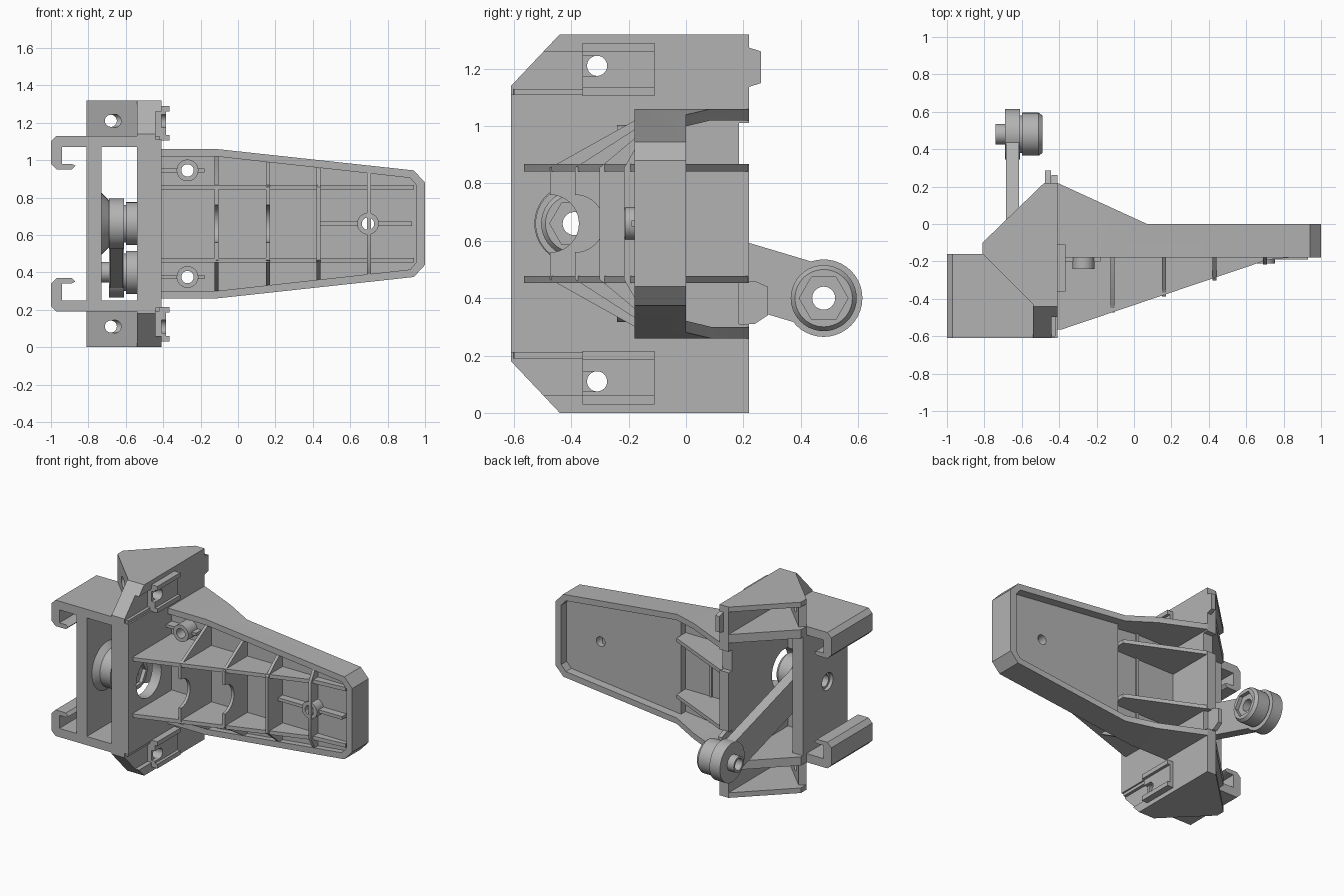
import bpy, bmesh, math
from mathutils import Vector

if "Cube" in bpy.data.objects:
    bpy.data.objects.remove(bpy.data.objects["Cube"])

H = 1.32                      # total height, the body is mirrored about H / 2
MID = H / 2
parts = []

grey = bpy.data.materials.new("plain_grey")
grey.use_nodes = True
grey.diffuse_color = (0.45, 0.45, 0.45, 1)
grey.node_tree.nodes["Principled BSDF"].inputs["Base Color"].default_value = grey.diffuse_color


def prism(name, pts, axis, a, b, end=None, keep=True):
    """Extrude a profile along an axis; end is an optional second profile."""
    def place(p, t):
        return {"x": (t, p[0], p[1]), "y": (p[0], t, p[1]), "z": (p[0], p[1], t)}[axis]
    bm = bmesh.new()
    low = [bm.verts.new(place(p, a)) for p in pts]
    top = [bm.verts.new(place(p, b)) for p in (end or pts)]
    bm.faces.new(low)
    bm.faces.new(top)
    for i in range(len(pts)):
        j = (i + 1) % len(pts)
        bm.faces.new((low[i], low[j], top[j], top[i]))
    bmesh.ops.recalc_face_normals(bm, faces=bm.faces)
    mesh = bpy.data.meshes.new(name)
    bm.to_mesh(mesh)
    bm.free()
    mesh.materials.append(grey)
    obj = bpy.data.objects.new(name, mesh)
    bpy.context.collection.objects.link(obj)
    if keep:
        parts.append(obj)
    return obj


def rect(u0, u1, v0, v1):
    return [(u0, v0), (u1, v0), (u1, v1), (u0, v1)]


def circle(u, v, r, n=40):
    return [(u + r * math.cos(math.tau * i / n), v + r * math.sin(math.tau * i / n)) for i in range(n)]


def box(name, x, y, z):
    return prism(name, rect(*x, *y), "z", *z)


def cut(obj, pts, axis, a, b):
    """Cut a prism out of a part and discard the cutter."""
    tool = prism("cutter", pts, axis, a, b, keep=False)
    mod = obj.modifiers.new("cut", "BOOLEAN")
    mod.operation, mod.solver, mod.object = "DIFFERENCE", "EXACT", tool
    bpy.context.view_layer.update()
    graph = bpy.context.evaluated_depsgraph_get()
    mesh = bpy.data.meshes.new_from_object(obj.evaluated_get(graph))
    obj.modifiers.clear()
    obj.data = mesh
    bpy.data.objects.remove(tool)


def flip(pts):
    return [(u, H - v) for u, v in pts]


PIVOT, TIP = Vector((-0.39, 0.66)), Vector((0.48, 0.40))   # lever ends in y, z
HOLE = 0.04

# Side plate and thicker front post, with chamfered front corners
half = [(0.22, H), (-0.44, H), (-0.61, 1.14)]
plate = prism("side_plate", half + flip(half)[::-1], "x", -0.48, -0.41)
corner = [(-0.43, H), (-0.44, H), (-0.61, 1.14)]
post = prism("front_post", corner + flip(corner)[::-1], "x", -0.54, -0.475)
for part in (plate, post):
    cut(part, circle(*PIVOT, 0.137), "x", -0.7, -0.3)
for side in (lambda p: p, flip):
    cut(plate, side(rect(-0.7, -0.36, 1.11, 1.26)), "x", -0.44, -0.3)
    cut(plate, side(circle(-0.31, 1.21, 0.035)), "x", -0.6, -0.3)
    cut(plate, side(rect(0.185, 0.3, 0.865, 1.01)), "x", -0.6, -0.3)

# Left wall of the frame with a conical bearing seat
wall = box("outer_wall", (-0.81, -0.73), (-0.61, -0.12), (0.19, 1.13))
seat = prism("bearing_seat", circle(*PIVOT, 0.17), "x", -0.735, -0.69, circle(*PIVOT, 0.125))
for part in (wall, seat):
    cut(part, circle(*PIVOT, 0.06), "x", -0.9, -0.6)

# End housings, hooks and side clips, top and bottom
back = [(-0.81, -0.1), (-0.48, 0.22), (-0.42, 0.22)]
for label, side in (("upper", lambda p: p), ("lower", flip)):
    def zs(a, b):
        return sorted(v for _, v in side([(0, a), (0, b)]))
    prism(label + "_shelf", [(-0.81, -0.61)] + back + [(-0.42, -0.60), (-0.54, -0.61)], "z", *zs(1.07, 1.13))
    prism(label + "_cap", [(-0.81, -0.16)] + back + [(-0.42, -0.43), (-0.54, -0.43)], "z", *zs(1.285, H))
    slant = prism(label + "_slanted_wall", [(-0.81, -0.16), (-0.54, -0.43), (-0.505, -0.395), (-0.775, -0.125)],
                  "z", *zs(1.07, H))
    cut(slant, side(circle(-0.68, 1.21, 0.032)), "y", -0.6, 0)
    cut(slant, side(circle(-0.31, 1.21, 0.035)), "x", -0.9, -0.5)
    hook = [(-0.80, 1.07), (-0.94, 1.07), (-0.94, 0.98), (-0.89, 0.98), (-0.87, 0.97), (-0.89, 0.95),
            (-0.97, 0.95), (-1, 0.98), (-1, 1.10), (-0.97, 1.13), (-0.80, 1.13)]
    prism(label + "_hook", side(hook), "y", -0.61, -0.16)
    clip = box(label + "_clip", (-0.42, -0.365), (-0.36, -0.11), zs(1.105, 1.29))
    cut(clip, side(rect(-0.4, -0.31, 1.175, 1.245)), "x", -0.5, -0.3)
    cut(clip, side(circle(-0.31, 1.21, 0.035)), "x", -0.5, -0.3)
    cut(clip, side(rect(-0.4, 0, 1.135, 1.26)), "x", -0.385, -0.3)
prism("rear_tab", [(0.2, 1.13), (0.262, 1.15), (0.262, 1.26), (0.2, 1.28)], "x", -0.44, -0.41)
prism("rear_lug", [(0.15, 0.31), (0.24, 0.31), (0.285, 0.34), (0.285, 0.44), (0.24, 0.46), (0.15, 0.46)],
      "x", -0.475, -0.445)

# Arm rim: tapering outline, hollowed, rear edge rising to the plate
outer = [(-0.42, 1.06), (-0.12, 1.06), (0.94, 0.945), (1, 0.88)]
inner = [(-0.42, 1.02), (-0.12, 1.02), (0.92, 0.905), (0.955, 0.865)]
outer, inner = (p + flip(p)[::-1] for p in (outer, inner))
rim = prism("arm_rim", outer, "y", -0.18, 0.22)
cut(rim, [(-0.6, inner[0][1])] + inner[1:-1] + [(-0.6, inner[-1][1])], "y", -0.5, 0.5)
cut(rim, [(0.07, 0), (1.2, 0), (1.2, 0.4), (-0.6, 0.4), (-0.41, 0.22)], "z", -1, 2)

# Arm floor, stepped deeper near the body
floor = prism("arm_floor", inner, "y", -0.14, -0.06)
cut(floor, rect(-0.6, 0.08, -1, 2), "y", -0.11, 0)
cut(floor, circle(0.695, MID, 0.033), "y", -1, 1)


def edge(x):
    """Front height of the ribs at x."""
    return -0.2 - 0.316 * (0.75 - x)


# Long ribs, front and rear
for label, z in (("upper", 0.855), ("lower", H - 0.855)):
    prism(label + "_long_rib", [(-0.42, -0.1), (0.94, -0.1), (0.94, -0.17), (0.72, -0.19), (-0.39, -0.565),
                                (-0.42, -0.565)], "z", z - 0.013, z + 0.013)
    prism(label + "_rear_rib", [(-0.42, -0.12), (0.08, -0.12), (0.08, -0.01), (-0.42, 0.22)],
          "z", z - 0.013, z + 0.013)
    # Screw boss beside each long rib, with fins
    zb = 0.945 if z > MID else H - 0.945
    cut(floor, circle(-0.27, zb, 0.033), "y", -1, 1)
    boss = prism(label + "_boss", circle(-0.27, zb, 0.058), "y", -0.24, -0.1)
    fin = box(label + "_boss_fin", (-0.41, -0.18), (-0.2, -0.1), (zb - 0.01, zb + 0.01))
    for part in (boss, fin):
        cut(part, circle(-0.27, zb, 0.033), "y", -1, 1)

# Cross ribs with sloping wings, the deep ones notched
for i, x in enumerate((-0.115, 0.16, 0.43, 0.70)):
    reach = MID + 0.365 - 0.11 * (x + 0.12)
    wing = [(-0.1, reach), (-0.17, reach), (edge(x), 0.855)]
    rib = prism("cross_rib_%d" % (i + 1), wing + flip(wing)[::-1], "x", x - 0.01, x + 0.01)
    if i < 2:
        cut(rib, circle(edge(x), MID, 0.1), "x", x - 0.1, x + 0.1)
    if i == 3:
        cut(rib, circle(-0.15, MID, 0.05), "x", x - 0.1, x + 0.1)

# Outer screw boss and its fin
end_boss = prism("end_boss", circle(0.695, MID, 0.058), "y", -0.212, -0.1)
end_fin = box("end_fin", (0.43, 0.93), (-0.19, -0.1), (MID - 0.011, MID + 0.011))
for part in (end_boss, end_fin):
    cut(part, circle(0.695, MID, 0.033), "y", -1, 1)

# Lever with a roller, hex nut and pin at both ends
along = (TIP - PIVOT).normalized()
across = Vector((-along.y, along.x)) * 0.11
bar = prism("lever_bar", [tuple(p) for p in (PIVOT + across, PIVOT - across, TIP - across, TIP + across)],
            "x", -0.685, -0.615)
for c in (PIVOT, TIP):
    cut(bar, circle(*c, 0.1), "x", -1, 0)
for label, c, pin_end in (("pivot", PIVOT, -0.79), ("tip", TIP, -0.74)):
    made = [prism(label + "_disc", circle(*c, 0.135), "x", -0.69, -0.61),
            prism(label + "_neck", circle(*c, 0.1), "x", -0.615, -0.595),
            prism(label + "_roller", circle(*c, 0.115), "x", -0.6, -0.51),
            prism(label + "_roller_edge", circle(*c, 0.115), "x", -0.51, -0.49, circle(*c, 0.1)),
            prism(label + "_pin", circle(*c, 0.055), "x", pin_end, -0.68)]
    for part in made:
        cut(part, circle(*c, HOLE), "x", -1, 0)
    for part in made[2:4]:
        cut(part, circle(*c, 0.085, 6), "x", -0.515, -0.4)

# Smooth the round parts, keep edges sharp
bpy.ops.object.select_all(action="DESELECT")
for obj in parts:
    obj.select_set(True)
bpy.context.view_layer.objects.active = parts[0]
bpy.ops.object.shade_smooth_by_angle(angle=math.radians(30))
